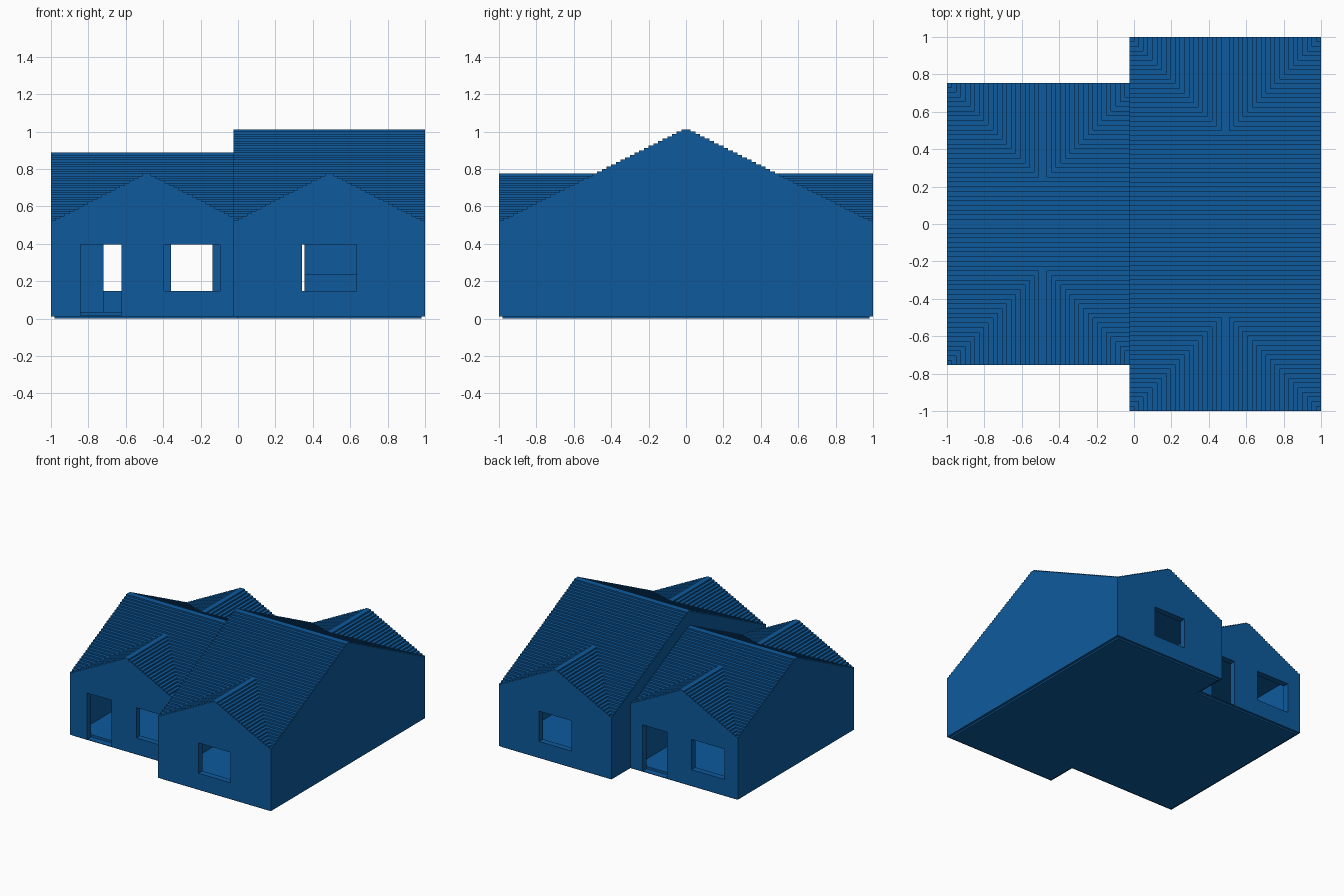
import bpy
import bmesh

if "Cube" in bpy.data.objects:
    bpy.data.objects.remove(bpy.data.objects["Cube"], do_unlink=True)

blue = bpy.data.materials.new("deep blue")
blue.use_nodes = True
COLOUR = (0.004, 0.102, 0.335, 1.0)
blue.diffuse_color = COLOUR
blue.node_tree.nodes["Principled BSDF"].inputs["Base Color"].default_value = COLOUR

LAYER = 0.0125          # height of one roof step
EAVE = 0.5125           # top of the straight walls
WALL = 0.05             # wall thickness
FLOOR = 0.035


def finish(name, bm):
    bmesh.ops.recalc_face_normals(bm, faces=bm.faces)
    mesh = bpy.data.meshes.new(name)
    bm.to_mesh(mesh)
    bm.free()
    mesh.materials.append(blue)
    obj = bpy.data.objects.new(name, mesh)
    bpy.context.collection.objects.link(obj)
    return obj


def box(name, x, y, z):
    """Box from (min, max) pairs."""
    bm = bmesh.new()
    bmesh.ops.create_cube(bm, size=1)
    for v in bm.verts:
        v.co = [lo + (c + 0.5) * (hi - lo) for c, (lo, hi) in zip(v.co, (x, y, z))]
    return finish(name, bm)


def cut(target, x, y, z):
    """Subtract a box from the target and throw the cutter away."""
    cutter = box("cutter", x, y, z)
    cutter.hide_render = True
    mod = target.modifiers.new("cut", "BOOLEAN")
    mod.operation = "DIFFERENCE"
    mod.solver = "EXACT"
    mod.object = cutter
    bpy.context.view_layer.objects.active = target
    bpy.ops.object.modifier_apply(modifier=mod.name)
    bpy.data.objects.remove(cutter, do_unlink=True)


def stepped_roof(name, axis, centre, half, ridge_half, steps, start, end):
    """Stair-stepped gable roof, extruded along the given axis."""
    run = (half - ridge_half) / steps
    side = []
    for k in range(steps + 1):
        w = half - run * k
        side += [(w, EAVE + LAYER * k), (w, EAVE + LAYER * (k + 1))]
    outline = side + [(-w, z) for w, z in reversed(side)]
    bm = bmesh.new()
    ends = []
    for t in (start, end):
        ends.append([bm.verts.new((t, centre + w, z) if axis == "x" else (centre + w, t, z))
                     for w, z in outline])
    bm.faces.new(ends[0])
    bm.faces.new(ends[1])
    n = len(outline)
    for i in range(n):
        j = (i + 1) % n
        bm.faces.new((ends[0][i], ends[0][j], ends[1][j], ends[1][i]))
    return finish(name, bm)


def house(side, x0, x1, depth, ridge_half, steps, cross_x, windows, doors):
    # hollow walls with floor and ceiling
    walls = box(side + "_walls", (x0, x1), (-depth, depth), (LAYER, EAVE))
    inner = depth - WALL
    cut(walls, (x0 + WALL, x1 - 0.035), (-inner, inner), (FLOOR, EAVE - 0.02))
    # openings through the front (-1) and back (+1) walls
    openings = [(*w, 0.147, 0.396) for w in windows] + [(*d, 0.016, 0.396) for d in doors]
    for end, a, b, low, high in openings:
        y = sorted((end * (inner - 0.002), end * (depth + 0.05)))
        cut(walls, (a, b), y, (low, high))
    # main roof along x, lower cross gable along y
    stepped_roof(side + "_main_roof", "x", 0, depth, ridge_half, steps, x0, x1)
    stepped_roof(side + "_cross_gable", "y", cross_x, 0.5125, 0.0225, 20, -depth, depth)


house("right", -1.0, -0.025, 0.755, 0.025, 29, -0.4875,
      windows=[(-1, -0.395, -0.097), (1, -0.88, -0.58)],
      doors=[(-1, -0.842, -0.622), (1, -0.357, -0.135)])
house("left", -0.025, 1.0, 1.0, 0.025, 39, 0.4875,
      windows=[(-1, 0.342, 0.634), (1, 0.342, 0.634)], doors=[])

# recessed base slabs
box("right_base", (-0.98, 0.0), (-0.735, 0.735), (0, LAYER))
box("left_base", (-0.005, 0.98), (-0.98, 0.98), (0, LAYER))

# inner partitions and a low counter
box("right_partition", (-0.96, -0.72), (-0.02, 0.02), (FLOOR - 0.005, EAVE - 0.01))
box("left_partition", (0.355, 0.96), (-0.02, 0.02), (FLOOR - 0.005, EAVE - 0.01))
box("left_counter", (0.355, 0.955), (-0.12, -0.015), (FLOOR - 0.005, 0.235))
